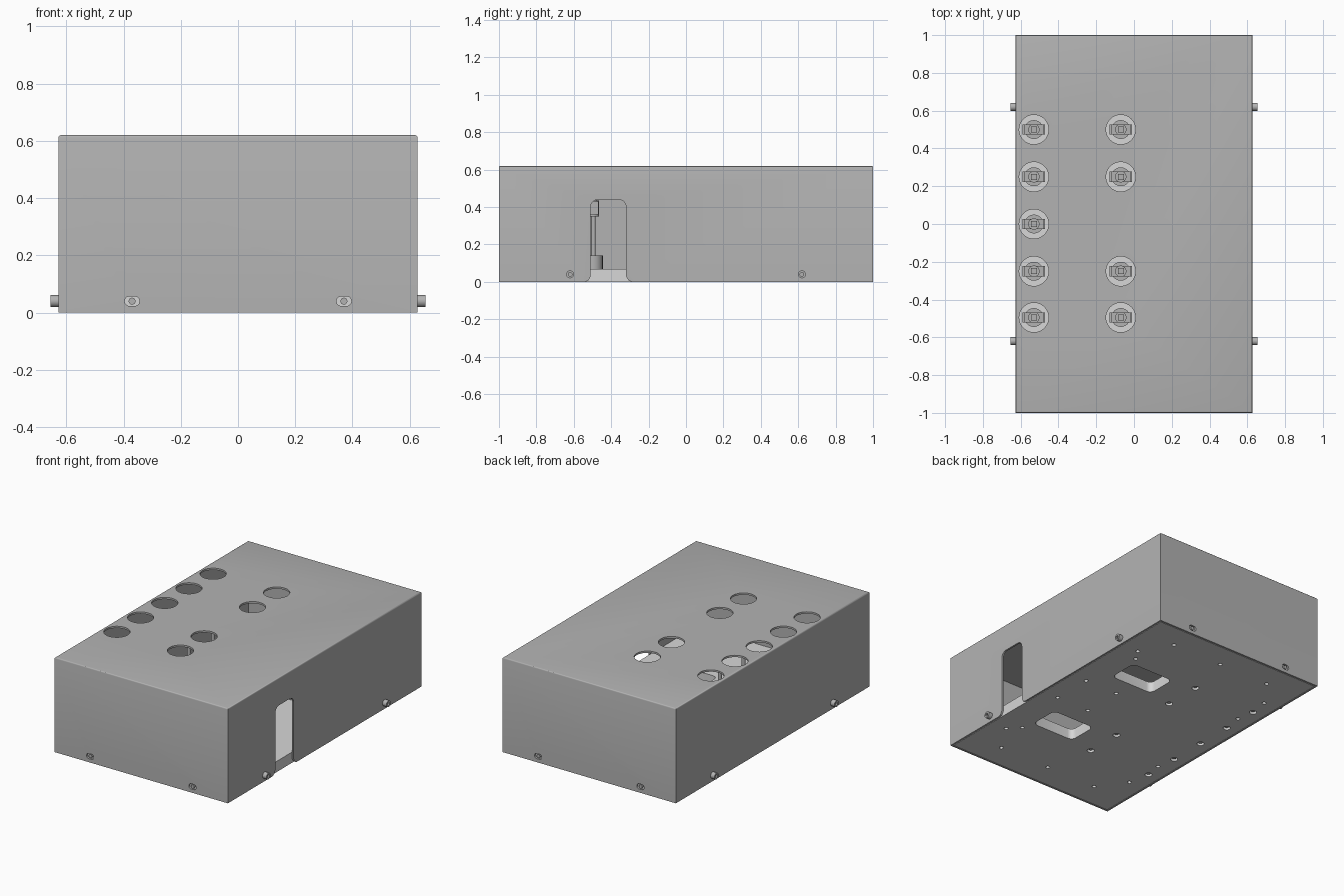
import bpy, bmesh, math
from mathutils import Matrix, Vector

old = bpy.data.objects.get("Cube")
if old:
    bpy.data.objects.remove(old, do_unlink=True)


def material(name, value):
    m = bpy.data.materials.new(name)
    m.use_nodes = True
    colour = (value, value, value, 1)
    m.diffuse_color = colour
    m.node_tree.nodes["Principled BSDF"].inputs["Base Color"].default_value = colour
    return m


GREY = material("sheet grey", 0.45)
PALE = material("pale grey", 0.68)


def finish(name, bm, mat):
    bmesh.ops.recalc_face_normals(bm, faces=bm.faces)
    me = bpy.data.meshes.new(name)
    bm.to_mesh(me)
    bm.free()
    me.materials.append(mat)
    ob = bpy.data.objects.new(name, me)
    bpy.context.scene.collection.objects.link(ob)
    return ob


def box(bm, low, high):
    low, high = Vector(low), Vector(high)
    mat = Matrix.Translation((low + high) / 2) @ Matrix.Diagonal((*(high - low), 1))
    return bmesh.ops.create_cube(bm, size=1, matrix=mat)["verts"]


def rod(bm, start, end, r, sides=24):
    start, end = Vector(start), Vector(end)
    d = end - start
    mat = Matrix.Translation((start + end) / 2) @ d.to_track_quat("Z", "Y").to_matrix().to_4x4()
    bmesh.ops.create_cone(bm, cap_ends=True, segments=sides, radius1=r, radius2=r,
                          depth=d.length, matrix=mat)


def prism(bm, points, offset):
    face = bm.faces.new([bm.verts.new(p) for p in points])
    out = bmesh.ops.extrude_face_region(bm, geom=[face])["geom"]
    bmesh.ops.translate(bm, vec=offset, verts=[g for g in out if isinstance(g, bmesh.types.BMVert)])


def arc(cx, cy, r, start, steps=6):
    return [(cx + r * math.cos(a), cy + r * math.sin(a))
            for a in (start + math.pi / 2 * i / steps for i in range(steps + 1))]


def rounded(cx, cy, hx, hy, r):
    pts = []
    for i, (sx, sy) in enumerate(((1, 1), (-1, 1), (-1, -1), (1, -1))):
        pts += arc(cx + sx * (hx - r), cy + sy * (hy - r), r, i * math.pi / 2)
    return pts


def cut(ob, bm):
    # Subtract a helper mesh and bake the result
    tool = finish("cutter", bm, GREY)
    tool.hide_render = True
    mod = ob.modifiers.new("cut", "BOOLEAN")
    mod.operation, mod.solver, mod.object = "DIFFERENCE", "EXACT", tool
    dg = bpy.context.evaluated_depsgraph_get()
    dg.update()
    me = bpy.data.meshes.new_from_object(ob.evaluated_get(dg))
    ob.modifiers.clear()
    ob.data = me
    bpy.data.objects.remove(tool, do_unlink=True)


X, Y, H, T = 0.627, 1.0, 0.62, 0.012
BASE = 0.07
ROWS = (-0.495, -0.25, 0, 0.25, 0.5)
UNITS = [(-0.53, y) for y in ROWS] + [(-0.07, y) for y in ROWS if y]

# Cover: folded sheet shell, open underneath
bm = bmesh.new()
box(bm, (-X, -Y, 0), (X, Y, H))
top_edges = [e for e in bm.edges if all(v.co.z > 0.5 for v in e.verts)]
bmesh.ops.bevel(bm, geom=top_edges, offset=0.008, segments=3, affect="EDGES", profile=0.5)
cover = finish("cover", bm, GREY)
bm = bmesh.new()
box(bm, (T - X, T - Y, -0.1), (X - T, Y - T, H - T))
cut(cover, bm)

# Round openings in the lid and slotted openings in the end walls
bm = bmesh.new()
for x, y in UNITS:
    rod(bm, (x, y, H - 0.05), (x, y, H + 0.05), 0.078, 40)
for side in (-1, 1):
    for x in (-0.37, 0.37):
        pts = rounded(x, 0.04, 0.026, 0.017, 0.0169)
        prism(bm, [(px, side * (Y - 0.05), pz) for px, pz in pts], (0, side * 0.1, 0))
cut(cover, bm)

# Cable opening with a rounded head and flared foot
half, mid, r = 0.095, -0.415, 0.04
right = [(half + 0.03, -0.02), (half + 0.03, 0), (half + 0.012, 0.008), (half, 0.03)]
right += arc(half - r, 0.44 - r, r, 0)
outline = right + [(-a, b) for a, b in reversed(right)]
bm = bmesh.new()
prism(bm, [(X - 0.05, mid + a, b) for a, b in outline], (0.1, 0, 0))
cut(cover, bm)

# Base: thick plate with two windows and many drilled holes
bm = bmesh.new()
box(bm, (T - X + 0.003, T - Y + 0.003, 0), (X - T - 0.003, Y - T - 0.003, BASE))
base = finish("base_plate", bm, PALE)
bm = bmesh.new()
for y in (-0.37, 0.38):
    pts = rounded(0.255, y, 0.155, 0.1, 0.035)
    prism(bm, [(px, py, -0.05) for px, py in pts], (0, 0, 0.2))
DRILLED = [(0.5, -0.62), (0.43, -0.55), (0.49, 0.62), (0.44, 0.54), (-0.5, -0.64),
           (-0.51, -0.38), (-0.51, 0.38), (-0.51, 0.63), (0.5, 0.14), (0.26, 0.14),
           (0.5, -0.13), (0.26, -0.13)]
DRILLED += [(x, y) for x in (-0.37, 0, 0.37) for y in (-0.82, 0.82)]
for x, y in DRILLED:
    rod(bm, (x, y, -0.05), (x, y, 0.045), 0.013, 16)
for x, y in UNITS:
    rod(bm, (x, y, -0.05), (x, y, 0.03), 0.022, 20)
cut(base, bm)

# Side screws with hexagon sockets
for side in (-1, 1):
    for y in (-0.62, 0.62):
        bm = bmesh.new()
        rod(bm, (side * (X - 0.03), y, 0.04), (side * 0.655, y, 0.04), 0.021)
        screw = finish("side_screw", bm, GREY)
        bm = bmesh.new()
        rod(bm, (side * 0.64, y, 0.04), (side * 0.67, y, 0.04), 0.011, 6)
        cut(screw, bm)

# End screws sitting inside the slotted openings
for side in (-1, 1):
    for x in (-0.37, 0.37):
        bm = bmesh.new()
        rod(bm, (x, side * (Y - 0.04), 0.04), (x, side * (Y - 0.002), 0.04), 0.012)
        finish("end_screw", bm, GREY)

# Posts standing under the lid openings
for x, y in UNITS:
    bm = bmesh.new()
    rod(bm, (x, y, BASE - 0.01), (x, y, 0.14), 0.05)
    rod(bm, (x, y, 0.13), (x, y, 0.36), 0.012, 16)
    rod(bm, (x, y, 0.35), (x, y, 0.435), 0.03)
    box(bm, (x - 0.016, y - 0.016, 0.43), (x + 0.016, y + 0.016, 0.445))
    box(bm, (x - 0.058, y - 0.027, 0.36), (x + 0.058, y + 0.027, 0.40))
    for s in (-1, 1):
        box(bm, (x + s * 0.05, y - 0.027, 0.36), (x + s * 0.06, y + 0.027, 0.43))
    finish("post", bm, GREY)
    bm = bmesh.new()
    rod(bm, (x, y, 0.008), (x, y, 0.04), 0.012, 16)
    finish("post_bolt", bm, GREY)

# Smooth the round parts while keeping hard edges
for ob in bpy.context.scene.objects:
    ob.select_set(ob.type == "MESH")
bpy.context.view_layer.objects.active = cover
bpy.ops.object.shade_smooth_by_angle(angle=math.radians(35))
